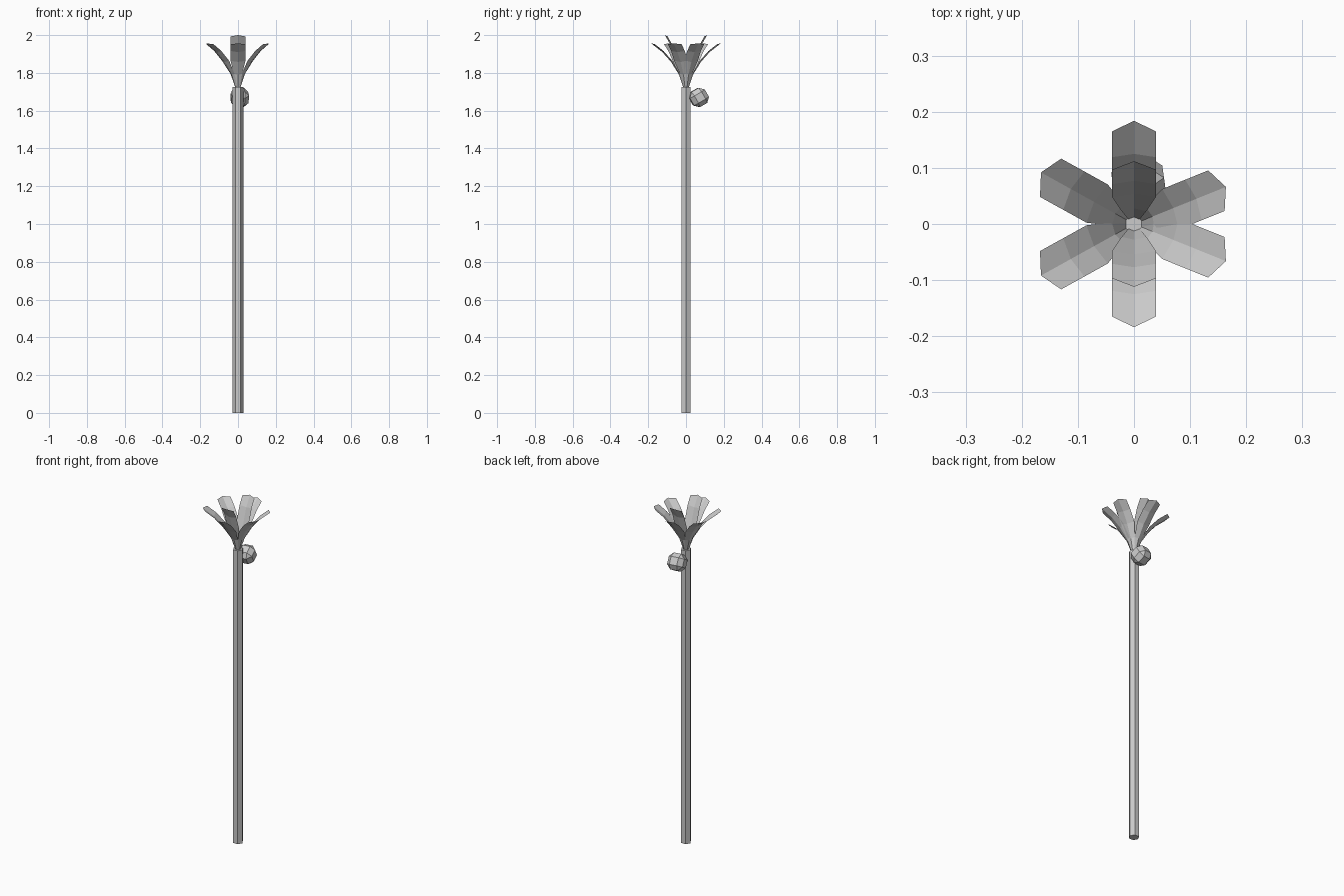
import bpy, bmesh
from math import radians, cos, sin
from mathutils import Vector

if "Cube" in bpy.data.objects:
    bpy.data.objects.remove(bpy.data.objects["Cube"])


def finish(bm, name):
    mesh = bpy.data.meshes.new(name)
    bm.to_mesh(mesh)
    bm.free()
    obj = bpy.data.objects.new(name, mesh)
    bpy.context.collection.objects.link(obj)
    return obj


# Hexagonal trunk
bpy.ops.mesh.primitive_cylinder_add(vertices=6, radius=0.028, depth=1.725,
                                    location=(0, 0, 0.8625),
                                    rotation=(0, 0, radians(30)))
trunk = bpy.context.object
trunk.name = "trunk"
# turn so that corners point along x
pts = [trunk.matrix_basis @ v.co for v in trunk.data.vertices]
if max(p.x for p in pts) < 0.027:
    trunk.rotation_euler.z = 0


# Folded leaf: stations are (radius, height, half width, fold) of the midrib
def leaf(name, angle, stations, tip, reach=1.0):
    a = radians(angle)
    out, side = Vector((cos(a), sin(a), 0)), Vector((-sin(a), cos(a), 0))
    bm = bmesh.new()
    rows = []
    for i, (r, z, w, f) in enumerate(stations):
        mid = (r, z) if i < len(stations) - 1 else tip
        row = []
        for s in (-1, 0, 1):
            rr, zz = (mid if s == 0 else (r - f, z + f))
            row.append(bm.verts.new(out * rr * reach + side * s * w
                                    + Vector((0, 0, zz))))
        rows.append(row)
    for lo, hi in zip(rows, rows[1:]):
        for k in (0, 1):
            bm.faces.new((lo[k], lo[k + 1], hi[k + 1], hi[k]))
    return finish(bm, name)


low = [(0.012, 1.715, 0.009, 0.003), (0.037, 1.79, 0.022, 0.005),
       (0.079, 1.858, 0.039, 0.006), (0.125, 1.91, 0.039, 0.006),
       (0.171, 1.946, 0.039, 0.006)]
high = [(0.010, 1.715, 0.009, 0.003), (0.028, 1.79, 0.022, 0.005),
        (0.054, 1.87, 0.039, 0.006), (0.077, 1.94, 0.039, 0.006),
        (0.102, 1.988, 0.039, 0.005)]

# Spreading lower leaves all round
for i, (ang, reach) in enumerate([(90, 1.0), (270, 1.0), (22, 0.96),
                                  (-22, 0.96), (151, 1.03), (209, 1.03)]):
    leaf(f"low_leaf_{i + 1}", ang, low, (0.184, 1.956), reach)
# Steeper upper leaves at back and front
for i, ang in enumerate((90, 270)):
    leaf(f"high_leaf_{i + 1}", ang, high, (0.112, 2.0))

# Faceted fruit hanging at the back of the trunk
bm = bmesh.new()
bmesh.ops.create_cube(bm, size=0.092)
bmesh.ops.bevel(bm, geom=bm.edges[:], offset=0.024, segments=1,
                affect='EDGES', profile=0.5)
fruit = finish(bm, "fruit")
fruit.location = (0.009, 0.068, 1.67)
fruit.rotation_euler = (radians(30), 0, radians(8))
